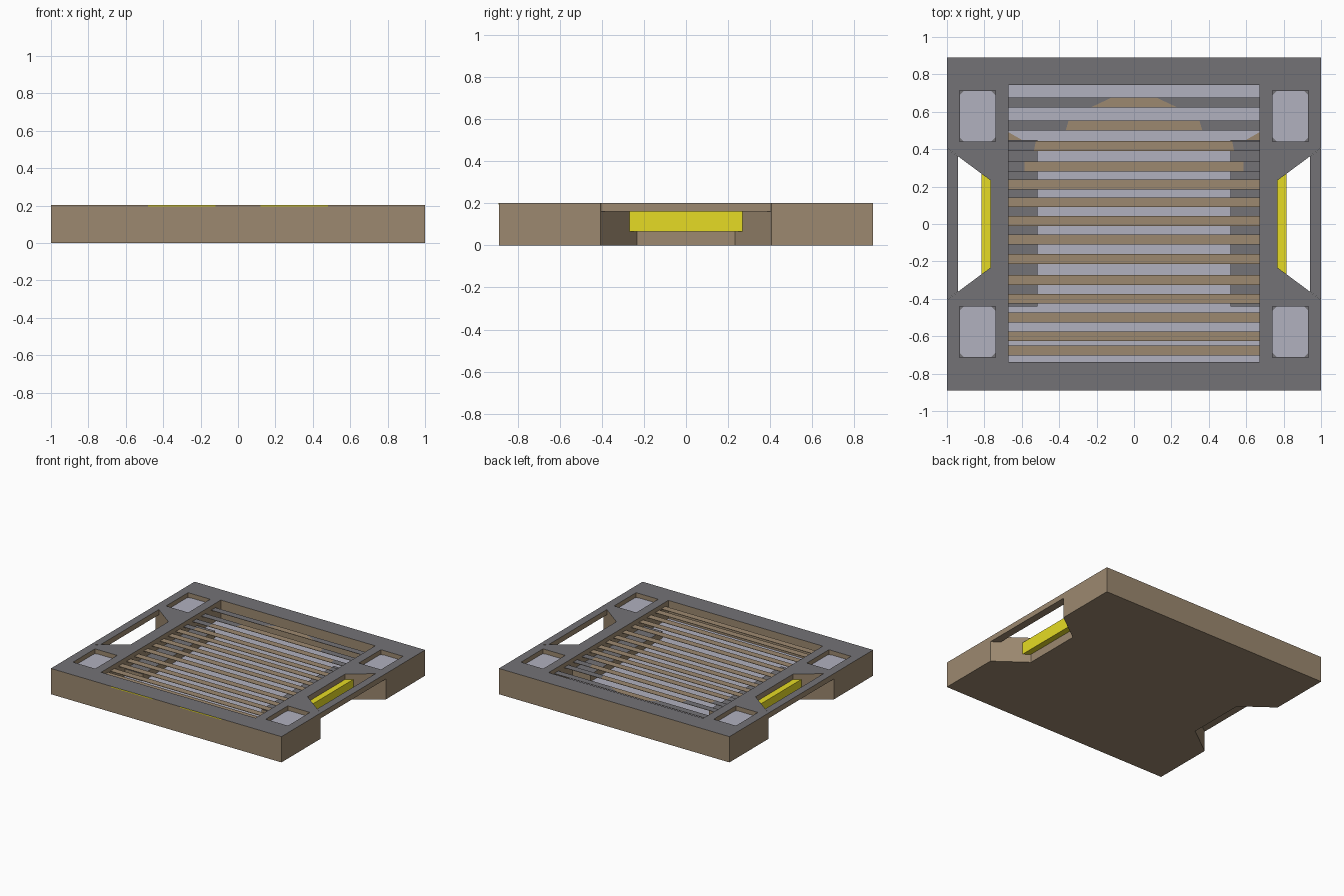
import bpy, bmesh

if "Cube" in bpy.data.objects:
    bpy.data.objects.remove(bpy.data.objects["Cube"])

def mat(name, rgb):
    m = bpy.data.materials.new(name)
    m.diffuse_color = (*rgb, 1)
    m.use_nodes = True
    m.node_tree.nodes["Principled BSDF"].inputs["Base Color"].default_value = m.diffuse_color
    return m

BROWN = mat("brown", (0.335, 0.25, 0.162))
GREY = mat("dark_grey", (0.172, 0.168, 0.182))
PALE = mat("pale_grey", (0.44, 0.44, 0.52))
YELLOW = mat("yellow", (0.79, 0.71, 0.018))

def prism(name, pts, z0, z1, side=BROWN, top=None):
    """Extruded outline; upward faces take the top colour."""
    bm = bmesh.new()
    lo = [bm.verts.new((x, y, z0)) for x, y in pts]
    hi = [bm.verts.new((x, y, z1)) for x, y in pts]
    bm.faces.new(lo)
    bm.faces.new(hi)
    n = len(pts)
    for i in range(n):
        j = (i + 1) % n
        bm.faces.new((lo[i], lo[j], hi[j], hi[i]))
    bmesh.ops.recalc_face_normals(bm, faces=bm.faces)
    me = bpy.data.meshes.new(name)
    bm.to_mesh(me)
    bm.free()
    me.materials.append(side)
    me.materials.append(top or side)
    for p in me.polygons:
        p.material_index = 1 if p.normal.z > 0.5 else 0
    ob = bpy.data.objects.new(name, me)
    bpy.context.collection.objects.link(ob)
    return ob

def rect(x0, x1, y0, y1):
    return [(x0, y0), (x1, y0), (x1, y1), (x0, y1)]

def chamfered(x0, x1, y0, y1, c):
    return [(x0 + c, y0), (x1 - c, y0), (x1, y0 + c), (x1, y1 - c),
            (x1 - c, y1), (x0 + c, y1), (x0, y1 - c), (x0, y0 + c)]

def flip(pts, sx, sy=1):
    return [(x * sx, y * sy) for x, y in pts]

TOP, FLOOR, POCKET, LEDGE = 0.202, 0.06, 0.165, 0.115
SLAT_LO, SLAT_HI = 0.166, 0.169
SIDES = (-1, 1)

# Cutters: main recess, corner pockets, tapered side notches
pocket = rect(0.74, 0.932, 0.44, 0.713)
cutters = [prism("recess_cutter", rect(-0.67, 0.67, -0.738, 0.744), FLOOR, 0.4)]
for sx in SIDES:
    cutters.append(prism("notch_cutter",
        flip([(0.767, -0.233), (1.1, -0.48), (1.1, 0.48), (0.767, 0.233)], sx), -0.2, 0.4))
    for sy in SIDES:
        cutters.append(prism("pocket_cutter", flip(pocket, sx, sy), POCKET, 0.4))

# Slab body
body = prism("slab_body", rect(-1, 1, -0.89, 0.89), 0, TOP, BROWN, GREY)
for c in cutters:
    c.hide_render = True
    m = body.modifiers.new("cut", 'BOOLEAN')
    m.operation = 'DIFFERENCE'
    m.solver = 'EXACT'
    m.object = c
dg = bpy.context.evaluated_depsgraph_get()
mesh = bpy.data.meshes.new_from_object(body.evaluated_get(dg))
body.modifiers.clear()
body.data = mesh
for c in cutters:
    bpy.data.objects.remove(c)
mesh.materials.clear()
for m in (BROWN, GREY, PALE):
    mesh.materials.append(m)
for p in mesh.polygons:
    if p.normal.z < 0.5:
        p.material_index = 0
    elif abs(p.center.z - FLOOR) < 0.003:
        p.material_index = 2
    else:
        p.material_index = 1

for sx in SIDES:
    # Handle bar closing each notch at the top, and the yellow grip
    prism("handle_bar", flip([(0.94, -0.361), (1, -0.405), (1, 0.405), (0.94, 0.361)], sx),
          0.16, TOP, BROWN, GREY)
    prism("yellow_grip", flip([(0.76, -0.232), (0.815, -0.268), (0.815, 0.268), (0.76, 0.232)], sx),
          0.065, 0.16, YELLOW)
    # Raised ledge along each side of the recess
    prism("side_ledge", flip(rect(0.515, 0.67, -0.442, 0.45), sx), FLOOR - 0.005, LEDGE, BROWN, GREY)
    # Thin yellow strip on the front edge
    prism("front_strip", flip(rect(0.12, 0.48, -0.8905, -0.885), sx), 0.194, TOP - 0.0005, YELLOW)
    # Small brown corner patch behind each ledge
    prism("corner_patch", flip([(0.60, 0.45), (0.67, 0.45), (0.67, 0.49)], sx),
          FLOOR - 0.003, FLOOR + 0.002, BROWN)
    for sy in SIDES:
        prism("pocket_pad", flip(chamfered(0.741, 0.931, 0.441, 0.712, 0.022), sx, sy),
              POCKET - 0.003, POCKET + 0.003, PALE)

# Thin slats spanning the recess: rear ones have grey ends
# (y centre, half width of the brown part at front and at back)
slats = [(0.65, 0.23, 0.12), (0.527, 0.365, 0.35), (0.417, 0.535, 0.525), (0.307, 0.585, 0.585)]
slats += [(y, 0.67, 0.67) for y in (0.211, 0.117, 0.016, -0.083, -0.187, -0.30,
                                    -0.40, -0.50, -0.60, -0.676)]
for y, a, b in slats:
    y0, y1 = y - 0.026, y + 0.026
    prism("slat", [(-a, y0), (a, y0), (b, y1), (-b, y1)], SLAT_LO, SLAT_HI, BROWN)
    if a < 0.67:
        for sx in SIDES:
            prism("slat_end", flip([(a, y0), (0.67, y0), (0.67, y1), (b, y1)], sx),
                  SLAT_LO, SLAT_HI, BROWN, GREY)
